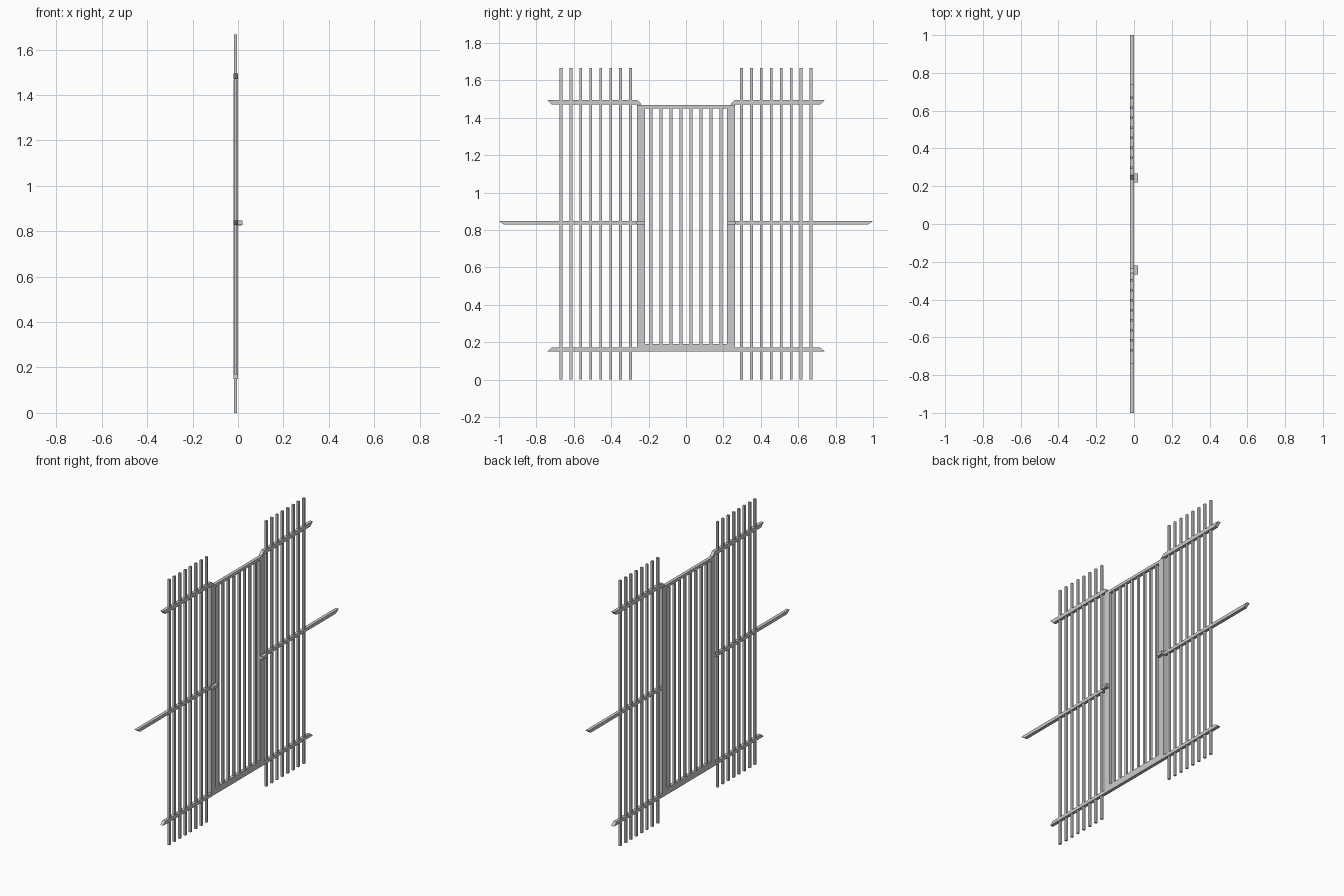
import bpy, bmesh

if "Cube" in bpy.data.objects:
    bpy.data.objects.remove(bpy.data.objects["Cube"])

X0, X1 = -0.02, 0.0   # thickness of the frame and rails


def prism(name, profile, x0=X0, x1=X1, mirror=False):
    """Extrude a (y, z) outline along x, optionally mirrored across y = 0."""
    bm = bmesh.new()
    face = bm.faces.new([bm.verts.new((x0, y, z)) for y, z in profile])
    ext = bmesh.ops.extrude_face_region(bm, geom=[face])
    for v in ext["geom"]:
        if isinstance(v, bmesh.types.BMVert):
            v.co.x = x1
    bmesh.ops.recalc_face_normals(bm, faces=bm.faces)
    me = bpy.data.meshes.new(name)
    bm.to_mesh(me)
    bm.free()
    ob = bpy.data.objects.new(name, me)
    bpy.context.collection.objects.link(ob)
    if mirror:
        mod = ob.modifiers.new("mirror", 'MIRROR')
        mod.use_axis = (False, True, False)
    return ob


def rect(y0, y1, z0, z1):
    return [(y0, z0), (y1, z0), (y1, z1), (y0, z1)]


# gate frame
prism("gate_stiles", rect(0.218, 0.262, 0.15, 1.468), mirror=True)
prism("gate_bottom_rail", rect(-0.218, 0.218, 0.15, 0.19))
prism("gate_top_rail", rect(-0.218, 0.218, 1.45, 1.468))

# side rails with slanted ends
prism("upper_side_rails", [(0.236, 1.471), (0.718, 1.471), (0.742, 1.495), (0.26, 1.495)], mirror=True)
prism("middle_side_rails", [(0.26, 0.828), (0.972, 0.828), (1.0, 0.848), (0.26, 0.848)], mirror=True)
prism("lower_side_rails", [(0.26, 0.15), (0.742, 0.15), (0.718, 0.171), (0.26, 0.171)], mirror=True)

# vertical bars
for i in range(8):
    y = 0.297 + i * 0.053
    prism(f"fence_bars_{i + 1}", rect(y - 0.007, y + 0.007, 0, 1.667), -0.018, -0.004, True)
for i in range(4):
    y = 0.0267 + i * 0.0535
    prism(f"gate_bars_{i + 1}", rect(y - 0.007, y + 0.007, 0.18, 1.46), -0.018, -0.004, True)

# latch and hinge blocks on the stiles
prism("hinge_outer", rect(0.242, 0.267, 0.828, 0.848), -0.005, 0.02, True)
prism("hinge_inner", rect(0.22, 0.242, 0.833, 0.848), 0.0, 0.02, True)
prism("hinge_lip", rect(0.22, 0.242, 0.826, 0.833), 0.0, 0.016, True)
